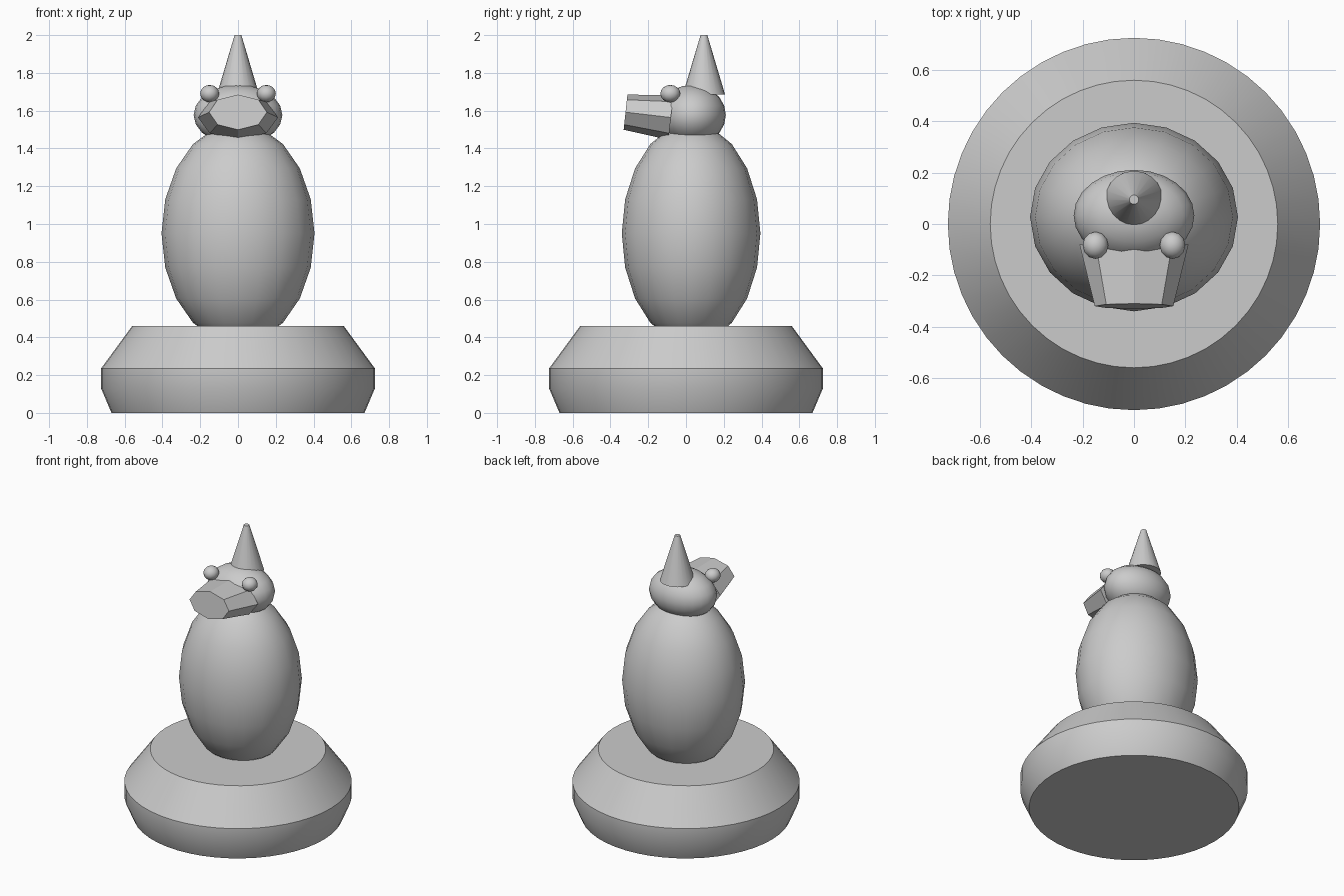
import bpy
import bmesh
from math import cos, sin, tau, radians
from mathutils import Vector

cube = bpy.data.objects.get("Cube")
if cube:
    bpy.data.objects.remove(cube, do_unlink=True)

GREY = (0.6, 0.6, 0.6, 1.0)
stone = bpy.data.materials.new("plain grey")
stone.use_nodes = True
stone.diffuse_color = GREY
stone.node_tree.nodes["Principled BSDF"].inputs["Base Color"].default_value = GREY


def finish(bm, name, smooth=True):
    bmesh.ops.recalc_face_normals(bm, faces=bm.faces)
    mesh = bpy.data.meshes.new(name)
    bm.to_mesh(mesh)
    bm.free()
    mesh.materials.append(stone)
    obj = bpy.data.objects.new(name, mesh)
    bpy.context.collection.objects.link(obj)
    if smooth:
        bpy.ops.object.select_all(action="DESELECT")
        obj.select_set(True)
        bpy.context.view_layer.objects.active = obj
        bpy.ops.object.shade_smooth_by_angle(angle=radians(31))
    return obj


def ellipsoid(name, centre, radii, segments, rings):
    bm = bmesh.new()
    bmesh.ops.create_uvsphere(bm, u_segments=segments, v_segments=rings, radius=1)
    bmesh.ops.scale(bm, vec=radii, verts=bm.verts)
    bmesh.ops.translate(bm, vec=centre, verts=bm.verts)
    return finish(bm, name)


def loft(name, rings, segments, smooth=True):
    """Join elliptical rings, each (centre, first axis, second axis), and cap the ends."""
    bm = bmesh.new()
    loops = []
    for centre, u, v in rings:
        c, u, v = Vector(centre), Vector(u), Vector(v)
        angles = [tau * i / segments for i in range(segments)]
        loops.append([bm.verts.new(c + u * cos(a) + v * sin(a)) for a in angles])
    for low, high in zip(loops, loops[1:]):
        for i in range(segments):
            j = (i + 1) % segments
            bm.faces.new((low[i], low[j], high[j], high[i]))
    bm.faces.new(loops[0])
    bm.faces.new(loops[-1])
    return finish(bm, name, smooth)


def turned(name, profile, segments, y=0.0):
    rings = [((0, y, z), (r, 0, 0), (0, r, 0)) for r, z in profile]
    return loft(name, rings, segments)


# Round pedestal
turned("pedestal", [(0.67, 0), (0.725, 0.13), (0.725, 0.235), (0.56, 0.46)], 48)

# Egg-shaped body and flattened head
ellipsoid("body", (0, 0.027, 0.95), (0.405, 0.367, 0.585), 20, 10)
ellipsoid("head", (0, 0.033, 1.577), (0.235, 0.178, 0.16), 24, 10)

# Eight-sided snout, tapering forwards and tilted slightly up
loft("snout", [
    ((0, -0.08, 1.564), (0.212, 0, 0), (0, 0.013, 0.118)),
    ((0, -0.32, 1.592), (0.153, 0, 0), (0, 0.01, 0.093)),
], 8, smooth=False)

# Eyes
for side, x in (("left", 0.15), ("right", -0.15)):
    ellipsoid(side + "_eye", (x, -0.083, 1.69), (0.05, 0.053, 0.046), 12, 8)

# Horn on the back of the head
turned("horn", [(0.112, 1.685), (0.018, 2.0)], 20, y=0.095)
